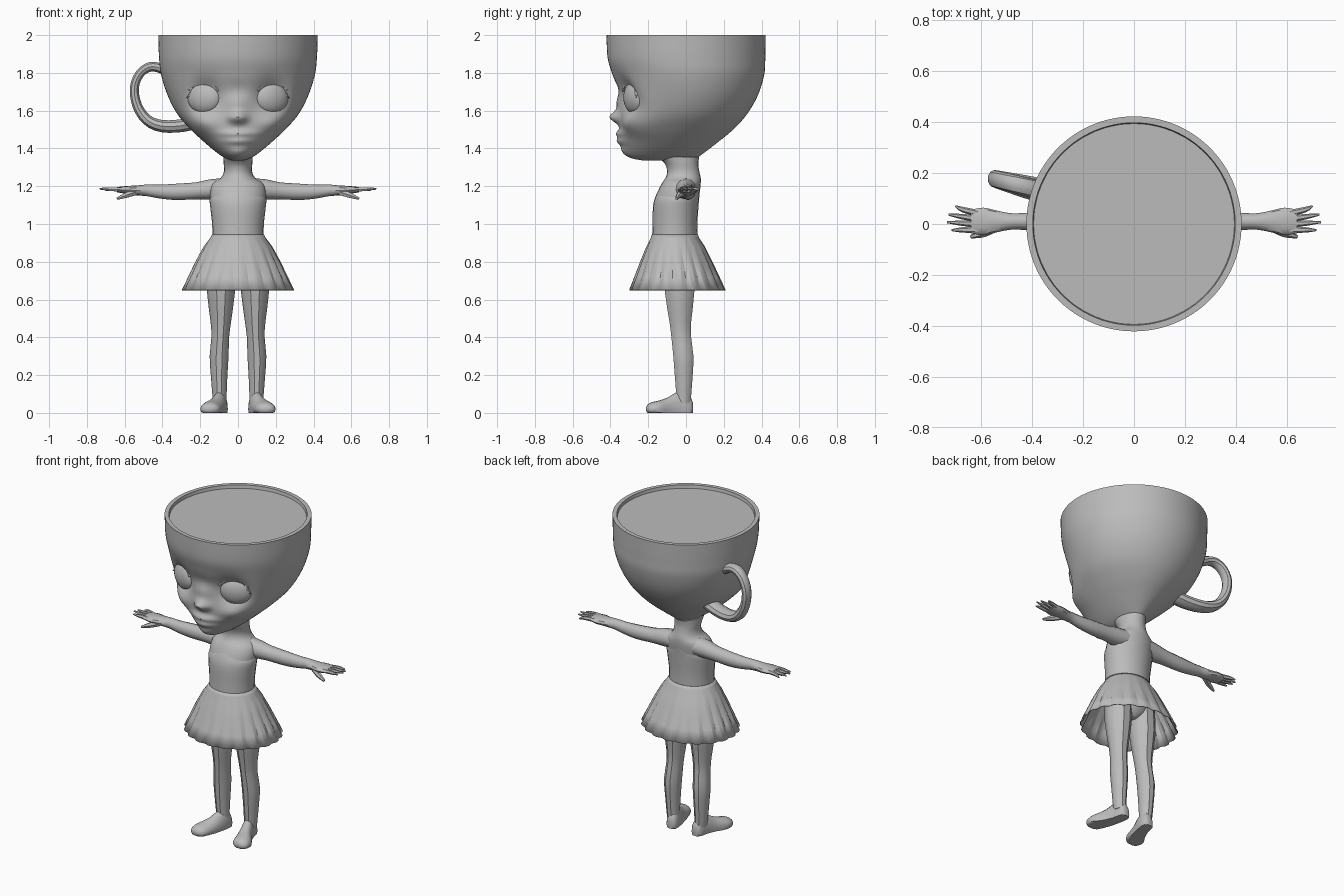
import bpy, bmesh, math
from mathutils import Vector

cube = bpy.data.objects.get("Cube")
if cube:
    bpy.data.objects.remove(cube, do_unlink=True)

clay = bpy.data.materials.new("plain grey")
clay.use_nodes = True
clay.diffuse_color = (0.5, 0.5, 0.5, 1)
clay.node_tree.nodes["Principled BSDF"].inputs["Base Color"].default_value = (0.5, 0.5, 0.5, 1)

X, Y, Z = Vector((1, 0, 0)), Vector((0, 1, 0)), Vector((0, 0, 1))


def finish(name, bm, angle=35):
    bmesh.ops.recalc_face_normals(bm, faces=bm.faces)
    mesh = bpy.data.meshes.new(name)
    bm.to_mesh(mesh)
    bm.free()
    mesh.materials.append(clay)
    ob = bpy.data.objects.new(name, mesh)
    bpy.context.collection.objects.link(ob)
    bpy.ops.object.select_all(action='DESELECT')
    ob.select_set(True)
    bpy.context.view_layer.objects.active = ob
    bpy.ops.object.shade_smooth_by_angle(angle=math.radians(angle))
    return ob


def loft(name, rings, n, caps=True, shape=None, angle=35):
    """Skin elliptical rings given as (centre, half axis, half axis)."""
    bm = bmesh.new()
    rows = []
    for c, u, v in rings:
        row = []
        for i in range(n):
            a = math.tau * i / n
            p = c + u * math.cos(a) + v * math.sin(a)
            row.append(bm.verts.new(shape(p, i) if shape else p))
        rows.append(row)
    for a, b in zip(rows, rows[1:]):
        for i in range(n):
            j = (i + 1) % n
            bm.faces.new((a[i], a[j], b[j], b[i]))
    if caps:
        bm.faces.new(rows[0])
        bm.faces.new(rows[-1])
    return finish(name, bm, angle)


def smooth(rows, steps):
    """Catmull-Rom interpolation of tuples."""
    out = []
    for i in range(len(rows) - 1):
        q = [rows[max(i - 1, 0)], rows[i], rows[i + 1], rows[min(i + 2, len(rows) - 1)]]
        for k in range(steps):
            t = k / steps
            out.append(tuple(
                b + 0.5 * t * (c - a + t * (2 * a - 5 * b + 4 * c - d + t * (3 * (b - c) + d - a)))
                for a, b, c, d in zip(*q)))
    return out + [rows[-1]]


def level(z, w, front, back):
    """Horizontal ring from half width, front y and back y."""
    return Vector((0, (front + back) / 2, z)), X * w, Y * (back - front) / 2


def tube(name, pts, n=8, wide=Y, ratio=1.0, steps=3):
    """Tapered tube through (x, y, z, radius) points; ratio widens it along wide."""
    pts = smooth(pts, steps)
    rings = []
    for i, p in enumerate(pts):
        a, b = pts[max(i - 1, 0)], pts[min(i + 1, len(pts) - 1)]
        t = (Vector(b[:3]) - Vector(a[:3])).normalized()
        u = (wide - t * wide.dot(t)).normalized()
        rings.append((Vector(p[:3]), u * p[3] * ratio, t.cross(u) * p[3]))
    return loft(name, rings, n)


# Cup head with a sculpted face: (x, z, spread x, spread z, push forward)
features = [(0, 1.565, .038, .032, .052), (0, 1.64, .055, .05, .014), (0, 1.71, .07, .05, -.012),
            (0, 1.478, .085, .018, .022), (0, 1.44, .07, .02, .02), (0, 1.38, .06, .03, .012)]
for s in (1, -1):
    features += [(s * .175, 1.675, .085, .085, -.05), (s * .21, 1.53, .09, .075, .05),
                 (s * .28, 1.66, .06, .1, .02), (s * .035, 1.56, .02, .02, .012)]


def face(p, i):
    if p.y < -.04 and p.z < 1.97:
        fade = min(1, (-.04 - p.y) / .1)
        for x, z, sx, sz, push in features:
            p.y -= fade * push * math.exp(-((p.x - x) / sx) ** 2 - ((p.z - z) / sz) ** 2)
    return p


head_rows = smooth([(1.335, .03, -.22, .04), (1.35, .07, -.29, .06), (1.38, .115, -.325, .10),
                    (1.43, .175, -.345, .165), (1.5, .25, -.35, .25), (1.58, .32, -.352, .322),
                    (1.68, .372, -.362, .38), (1.79, .407, -.39, .414), (1.88, .418, -.415, .42),
                    (2.0, .422, -.421, .422)], 7)
head_rows += [(2.0, .397, -.397, .397), (1.97, .392, -.392, .392)]
loft("cup_head", [level(*r) for r in head_rows], 96, shape=face, angle=50)
loft("drink_surface", [level(1.965, .394, -.394, .394), level(1.98, .394, -.394, .394)], 48)

# Cup handle on the right side
tube("cup_handle", [(x, .14 - .25 * (x + .4), z, r) for x, z, r in
                    [(-.33, 1.77, .028), (-.40, 1.82, .027), (-.465, 1.832, .026), (-.52, 1.795, .025),
                     (-.549, 1.72, .025), (-.533, 1.625, .027), (-.48, 1.55, .03),
                     (-.40, 1.518, .034), (-.29, 1.522, .036), (-.18, 1.55, .036)]], 10, Y, 1.35)

# Eyes with lash lines
TURN = .42
for s, side in ((1, "left"), (-1, "right")):
    bm = bmesh.new()
    bmesh.ops.create_uvsphere(bm, u_segments=24, v_segments=16, radius=1)
    eye = finish(side + "_eye", bm)
    eye.scale = (.095, .05, .086)
    eye.rotation_euler.z = s * TURN
    eye.location = (s * .178, -.272, 1.67)

    def rim(a, out, lift):
        """Point round the upper edge of the eye."""
        d = out * math.cos(a)
        return (s * (.178 + d * math.cos(TURN)), -.29 + d * math.sin(TURN) - lift, 1.67 + .92 * out * math.sin(a))

    arc = [math.radians(d) for d in range(5, 180, 25)]
    tube(side + "_lash_line", [rim(a, .088, .01) + (.007,) for a in arc], 6)
    for k, a in enumerate(arc[:-1]):
        tube(f"{side}_lash_{k}", [rim(a, .088, .01) + (.006,), rim(a - .1, .104, .016) + (.001,)], 4, Y, 1, 1)

# Neck and bodice
torso = smooth([(.90, .128, -.17, .055), (1.0, .13, -.168, .055), (1.1, .142, -.17, .062),
                (1.17, .148, -.15, .073), (1.215, .135, -.128, .078), (1.245, .09, -.108, .078),
                (1.28, .074, -.1, .07), (1.32, .076, -.112, .065), (1.355, .078, -.15, .07)], 3)
loft("torso", [level(*r) for r in torso], 24)
loft("bodice", [level(*r) for r in smooth([(.92, .136, -.18, .06), (1.0, .137, -.177, .06),
     (1.09, .147, -.175, .066), (1.14, .148, -.164, .07), (1.185, .11, -.143, .075)], 3)], 24)


# Pleated skirt
def pleat(p, i):
    mid = Vector((0, -.05, p.z))
    depth = .04 * min(1, max(0, (.93 - p.z) / .1))
    return mid + (p - mid) * (1 - depth if i % 3 == 2 else 1)


skirt = loft("skirt", [level(*r) for r in
             [(.945, .137, -.18, .062), (.925, .148, -.187, .07), (.88, .182, -.21, .1), (.80, .226, -.243, .14),
              (.72, .264, -.274, .178), (.65, .298, -.301, .21)]], 60, caps=False, shape=pleat, angle=25)
shell = skirt.modifiers.new("thickness", 'SOLIDIFY')
shell.thickness = .004
loft("hips", [level(*r) for r in smooth([(.70, .02, -.06, .01), (.73, .09, -.1, .035),
     (.80, .14, -.135, .055), (.92, .125, -.16, .05)], 3)], 16)

leg_rows = smooth([(.05, .095, -.012, .036, .04), (.1, .098, -.012, .038, .042), (.2, .1, -.012, .044, .05),
                   (.3, .1, -.014, .05, .056), (.4, .094, -.025, .047, .055), (.48, .091, -.03, .054, .06),
                   (.64, .09, -.034, .074, .082), (.8, .085, -.04, .077, .085)], 2)
foot_rows = smooth([(.037, .088, .018, .05), (.02, .088, .034, .09), (-.03, .095, .038, .118),
                    (-.09, .115, .045, .085), (-.14, .138, .056, .066), (-.18, .146, .053, .057),
                    (-.203, .149, .038, .044), (-.212, .15, .012, .027)], 2)
fingers = [(.042, .70, .07, 1.178), (.02, .728, .037, 1.185), (-.001, .733, .007, 1.188), (-.022, .715, -.024, 1.183)]


def grounded(p, i):
    p.z = max(p.z, 0)
    return p


for s, side in ((1, "left"), (-1, "right")):
    # Legs and shoes
    loft(side + "_leg", [(Vector((s * x, y, z)), X * rx, Y * ry) for z, x, y, rx, ry in leg_rows], 10)
    loft(side + "_shoe", [(Vector((s * x, y, .02)), X * w, Z * max(h - .02, .006))
                          for y, x, w, h in foot_rows], 16, shape=grounded, angle=60)
    # Arms and palms
    arm = smooth([(.07, .0, 1.188, .06, .055), (.15, .0, 1.183, .053, .053), (.22, .005, 1.176, .044, .045),
                  (.33, .01, 1.17, .038, .043), (.42, .01, 1.172, .034, .036), (.48, .01, 1.178, .032, .031),
                  (.54, .01, 1.178, .043, .026), (.59, .01, 1.18, .054, .021), (.64, .01, 1.182, .046, .014)], 3)
    loft(side + "_arm", [(Vector((s * x, y, z)), Y * w, Z * h) for x, y, z, w, h in arm], 12)
    # Fingers and thumb
    for k, (y0, x, y, z) in enumerate(fingers):
        tube(f"{side}_finger_{k}", [(s * .61, y0, 1.182, .013), (s * .67, (y0 + y) / 2, 1.184, .011),
                                    (s * x, y, z, .004)], 6)
    tube(side + "_thumb", [(s * .54, -.01, 1.17, .019), (s * .59, -.036, 1.153, .016),
                           (s * .64, -.05, 1.134, .007)], 6)
